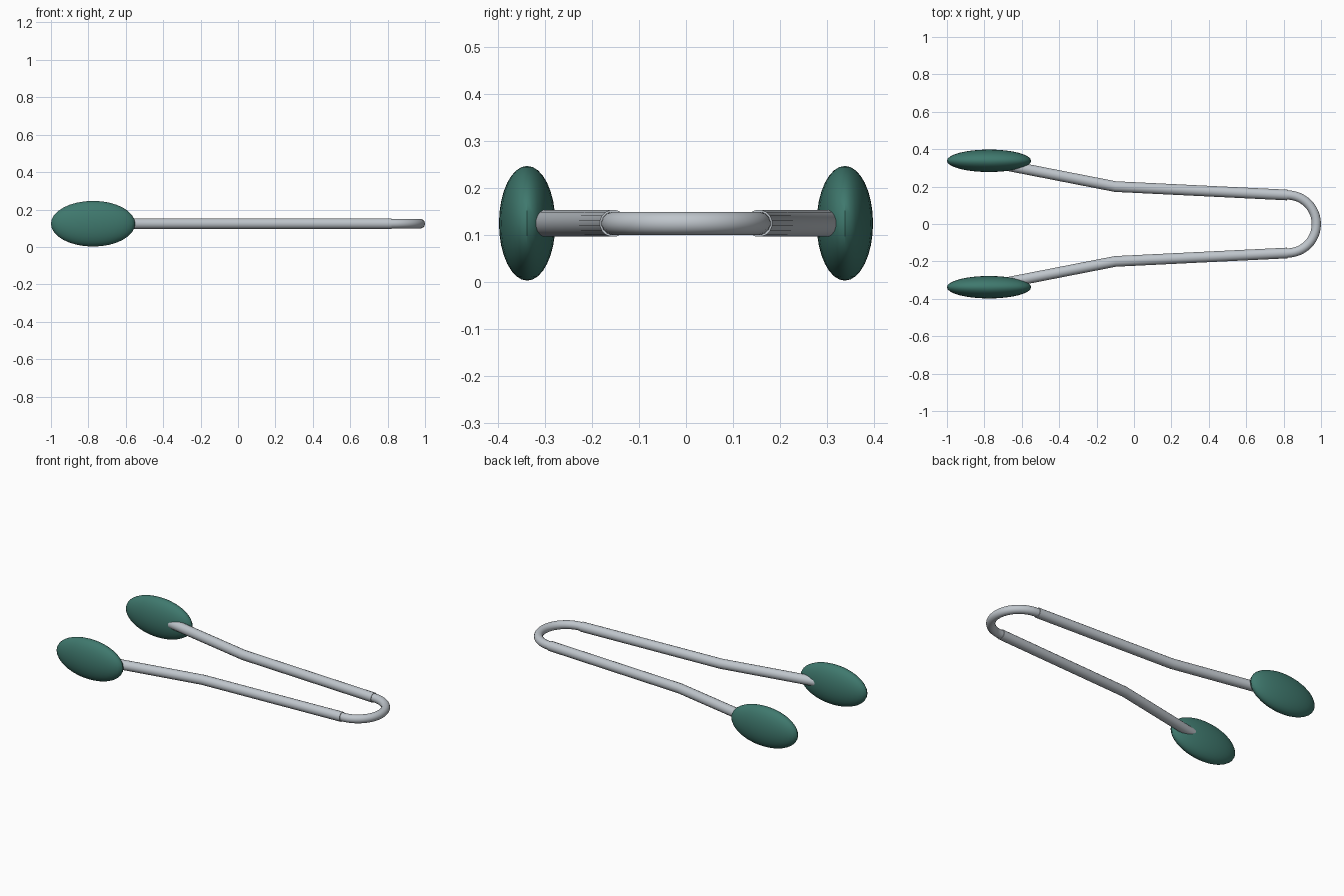
import bpy
import math
from mathutils import Vector

cube = bpy.data.objects.get("Cube")
if cube:
    bpy.data.objects.remove(cube, do_unlink=True)

MID_Z = 0.124
BEND_X, BEND_R = 0.82, 0.155


def material(name, color):
    mat = bpy.data.materials.new(name)
    mat.use_nodes = True
    mat.diffuse_color = color
    mat.node_tree.nodes["Principled BSDF"].inputs["Base Color"].default_value = color
    return mat


steel = material("brushed_steel", (0.52, 0.56, 0.60, 1))
green = material("dark_green", (0.05, 0.19, 0.155, 1))


def tube(name, path, radius, sides):
    """Sweep a round section along a flat path, with mitred corners and capped ends."""
    pts = [Vector((x, y, MID_Z)) for x, y in path]
    up = Vector((0, 0, 1))
    verts, faces = [], []
    for i, p in enumerate(pts):
        before = (p - pts[i - 1]).normalized() if i else (pts[1] - p).normalized()
        after = (pts[i + 1] - p).normalized() if i < len(pts) - 1 else before
        tangent = (before + after).normalized()
        side = up.cross(tangent) / tangent.dot(before)
        for k in range(sides):
            a = math.tau * (k + 0.5) / sides
            verts.append(p + radius * (math.cos(a) * side + math.sin(a) * up))
    for i in range(len(pts) - 1):
        for k in range(sides):
            a, b = i * sides + k, i * sides + (k + 1) % sides
            faces.append((a, b, b + sides, a + sides))
    last = (len(pts) - 1) * sides
    faces.append(tuple(reversed(range(sides))))
    faces.append(tuple(range(last, last + sides)))
    mesh = bpy.data.meshes.new(name)
    mesh.from_pydata(verts, [], faces)
    obj = bpy.data.objects.new(name, mesh)
    bpy.context.collection.objects.link(obj)
    mesh.materials.append(steel)
    smooth(obj)


def smooth(obj):
    bpy.ops.object.select_all(action="DESELECT")
    obj.select_set(True)
    bpy.context.view_layer.objects.active = obj
    bpy.ops.object.shade_smooth_by_angle(angle=math.radians(35))


# Spring bend joining the arms
arc = [math.pi * (i / 24 - 0.5) for i in range(25)]
tube("spring_bend", [(BEND_X + BEND_R * math.cos(a), BEND_R * math.sin(a)) for a in arc],
     0.025, 16)

# Kinked arms and gripping paddles, mirrored front to back
for label, s in (("front", -1), ("back", 1)):
    tube(label + "_arm", [(BEND_X, s * 0.155), (-0.10, s * 0.20), (-0.74, s * 0.325)],
         0.029, 16)
    bpy.ops.mesh.primitive_uv_sphere_add(segments=32, ring_count=16, radius=1,
                                         location=(-0.775, s * 0.338, MID_Z))
    paddle = bpy.context.object
    paddle.name = label + "_paddle"
    paddle.scale = (0.225, 0.06, 0.122)
    bpy.ops.object.transform_apply(location=False, rotation=False, scale=True)
    paddle.data.materials.append(green)
    smooth(paddle)
